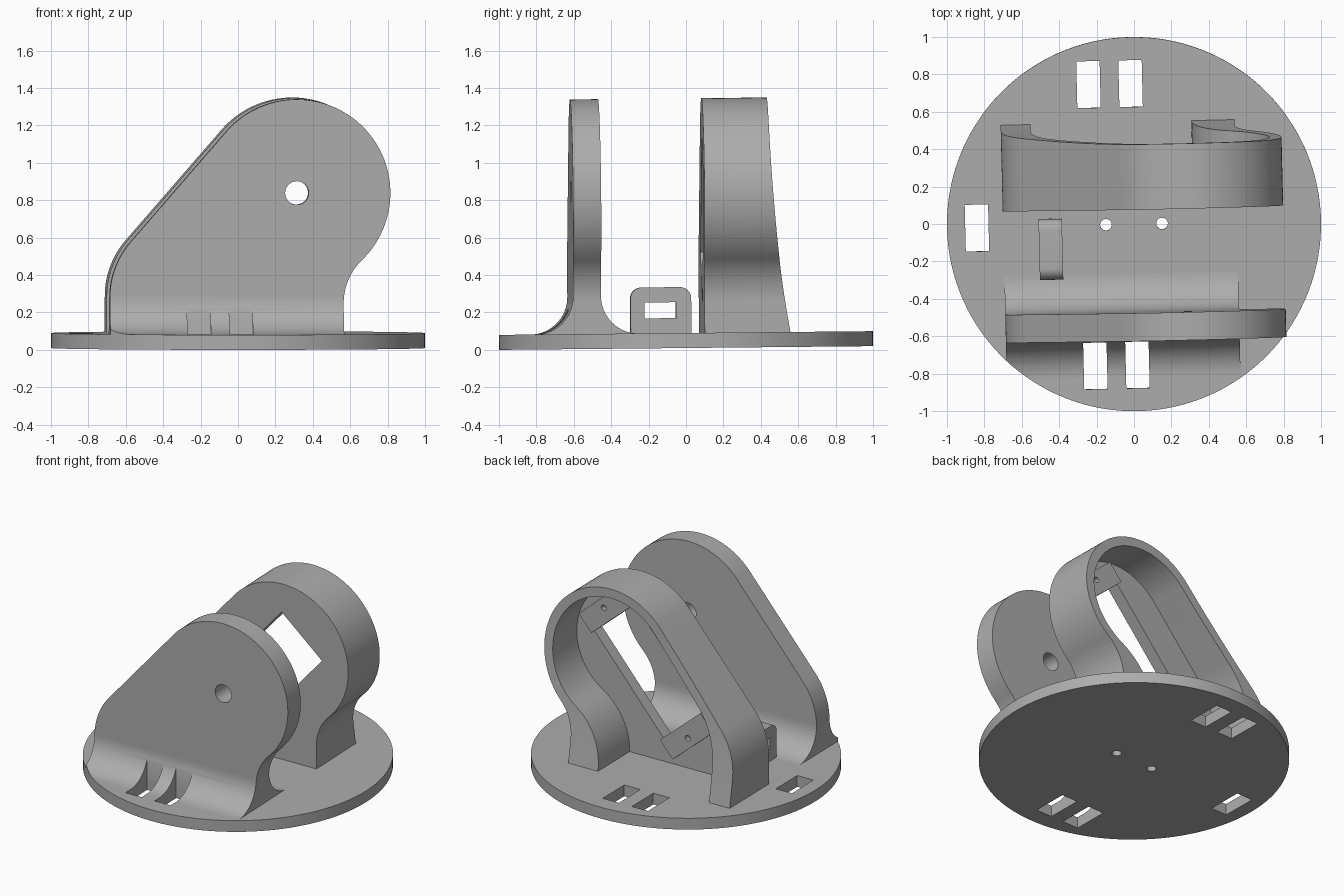
import bpy, bmesh
from math import radians, degrees, sin, cos, sqrt, atan2
from mathutils import Matrix, Vector

cube = bpy.data.objects.get("Cube")
if cube:
    bpy.data.objects.remove(cube, do_unlink=True)

grey = bpy.data.materials.new("plain grey")
grey.use_nodes = True
colour = (0.42, 0.42, 0.42, 1)
grey.diffuse_color = colour
grey.node_tree.nodes["Principled BSDF"].inputs["Base Color"].default_value = colour

PIVOT_X, PIVOT_Z = 0.30, 0.835      # shaft axis
SLOPE = radians(49.1)               # lean of the arms
BASE_TOP = 0.08
LEAN = Matrix.Translation((0, 0, 0.01)) @ Matrix.Rotation(0.01, 4, 'X') @ Matrix.Rotation(0.0245, 4, 'Z')
parts = []


def arc(cx, cy, r, a0, a1, n=16):
    return [(cx + r * cos(radians(a0 + (a1 - a0) * i / n)),
             cy + r * sin(radians(a0 + (a1 - a0) * i / n))) for i in range(n + 1)]


def prism(name, pts, axis, a, b):
    """Extrude a closed profile along x (y,z profile), y (x,z) or z (x,y)."""
    place = {'X': lambda u, v: (a, u, v), 'Y': lambda u, v: (u, a, v), 'Z': lambda u, v: (u, v, a)}[axis]
    push = Vector([b - a if axis == k else 0 for k in 'XYZ'])
    bm = bmesh.new()
    face = bm.faces.new([bm.verts.new(place(u, v)) for u, v in pts])
    out = bmesh.ops.extrude_face_region(bm, geom=[face])
    bmesh.ops.translate(bm, vec=push, verts=[g for g in out["geom"] if isinstance(g, bmesh.types.BMVert)])
    bmesh.ops.recalc_face_normals(bm, faces=bm.faces)
    mesh = bpy.data.meshes.new(name)
    bm.to_mesh(mesh)
    bm.free()
    mesh.materials.append(grey)
    ob = bpy.data.objects.new(name, mesh)
    bpy.context.collection.objects.link(ob)
    return ob


def rect(u, v, w, h):
    return [(u - w / 2, v - h / 2), (u + w / 2, v - h / 2), (u + w / 2, v + h / 2), (u - w / 2, v + h / 2)]


def boolean(ob, cutters, mode='DIFFERENCE'):
    bpy.context.view_layer.objects.active = ob
    for c in cutters:
        mod = ob.modifiers.new("cut", 'BOOLEAN')
        mod.operation, mod.object, mod.solver = mode, c, 'EXACT'
        bpy.ops.object.modifier_apply(modifier=mod.name)
        bpy.data.objects.remove(c, do_unlink=True)


def arm_outline(r, left, left_r, right, right_r, bottom):
    """Round head, sloping left side and necked right side."""
    a = SLOPE + radians(90)
    nx, nz = cos(a), sin(a)
    left_z = (nx * PIVOT_X + nz * PIVOT_Z + r - left_r - nx * (left + left_r)) / nz
    fx = right + right_r
    fz = PIVOT_Z - sqrt((r + right_r) ** 2 - (fx - PIVOT_X) ** 2)
    neck = degrees(atan2(PIVOT_Z - fz, PIVOT_X - fx))
    return ([(right, bottom)] + arc(fx, fz, right_r, 180, neck)
            + arc(PIVOT_X, PIVOT_Z, r, neck - 180, degrees(a), 56)
            + arc(left + left_r, left_z, left_r, degrees(a), 180) + [(left, bottom)])


def slots():
    spots = [(x, y) for x in (-0.225, 0) for y in (-0.752, 0.752)] + [(-0.84, 0)]
    return [prism("slot_cutter", rect(x, y, 0.125, 0.25), 'Z', -0.1, 0.5) for x, y in spots]


# Base disc with strap slots and two small bolt holes
base = prism("base_disc", arc(0, 0, 1, 0, 360, 128)[:-1], 'Z', 0, BASE_TOP)
boolean(base, slots() + [prism("bolt_cutter", arc(x, 0, 0.031, 0, 360, 24)[:-1], 'Z', -0.1, 0.2)
                         for x in (-0.15, 0.15)])
parts.append(base)

# Front arm with its shaft hole
FRONT, BACK, FILLET = -0.615, -0.465, 0.2
front_arm = prism("front_arm", arm_outline(0.5, -0.70, 0.456, 0.55, 0.32, 0.04), 'Y', FRONT, BACK)
boolean(front_arm, [prism("shaft_cutter", arc(PIVOT_X, PIVOT_Z, 0.063, 0, 360, 32)[:-1], 'Y', -1, 0)])
parts.append(front_arm)

# Curved root on both faces of the front arm, trimmed to the disc
top = BASE_TOP + FILLET
root = prism("front_arm_root",
             arc(FRONT - FILLET, top, FILLET, -90, 0) + arc(BACK + FILLET, top, FILLET, 180, 270)
             + [(BACK + FILLET, 0.04), (FRONT - FILLET, 0.04)], 'X', -0.70, 0.55)
boolean(root, [prism("disc_trim", arc(0, 0, 1, 0, 360, 128)[:-1], 'Z', -0.1, 0.6)], 'INTERSECT')
boolean(root, slots())
parts.append(root)

# Rear housing: deep arch, hollow behind, back edge sweeping out to the feet
FACE, FLOOR = 0.088, 0.175
housing = prism("rear_housing", arm_outline(0.5, -0.70, 0.456, 0.55, 0.32, 0.04), 'Y', FACE, 0.7)
sweep = [(0.437 + 0.108 * ((1.345 - z) / 1.26) ** 2, z) for z in [i * 0.07 for i in range(21)]]
boolean(housing, [prism("sweep_cutter", sweep + [(1, 1.4), (1, 0)], 'X', -1, 1),
                  prism("hollow_cutter", arm_outline(0.435, -0.54, 0.6, 0.32, 0.45, 0), 'Y', FLOOR, 1)])


# Tilted window in the housing with a screw block at each end
def along(s, t=0):
    s -= 0.193
    return (PIVOT_X + s * cos(SLOPE) - t * sin(SLOPE), PIVOT_Z + s * sin(SLOPE) + t * cos(SLOPE))


def tilted(s, length, width):
    return [along(s + u, v) for u, v in rect(0, 0, length, width)]


boolean(housing, [prism("window_cutter", tilted(0, 0.82, 0.41), 'Y', 0, 0.4)])
parts.append(housing)
for name, side in (("upper_screw_block", 1), ("lower_screw_block", -1)):
    block = prism(name, tilted(side * 0.485, 0.15, 0.41), 'Y', FLOOR - 0.04, 0.215)
    boolean(block, [prism("screw_cutter", arc(*along(side * 0.5), 0.02, 0, 360, 20)[:-1], 'Y', FLOOR, 0.4)])
    parts.append(block)

# Small strap loop standing on the disc
y0, y1, h, r = -0.285, 0.04, 0.326, 0.06
loop = prism("strap_loop", [(y0, 0.04), (y1, 0.04)] + arc(y1 - r, h - r, r, 0, 90, 10)
             + arc(y0 + r, h - r, r, 90, 180, 10), 'X', -0.51, -0.385)
boolean(loop, [prism("strap_cutter", rect(-0.126, 0.203, 0.17, 0.085), 'X', -1, 0)])
parts.append(loop)

# Slight turn of the whole bracket, then smooth rounded faces
bpy.ops.object.select_all(action='DESELECT')
for ob in parts:
    ob.data.transform(LEAN)
    ob.select_set(True)
bpy.context.view_layer.objects.active = base
bpy.ops.object.shade_smooth_by_angle(angle=radians(30))
